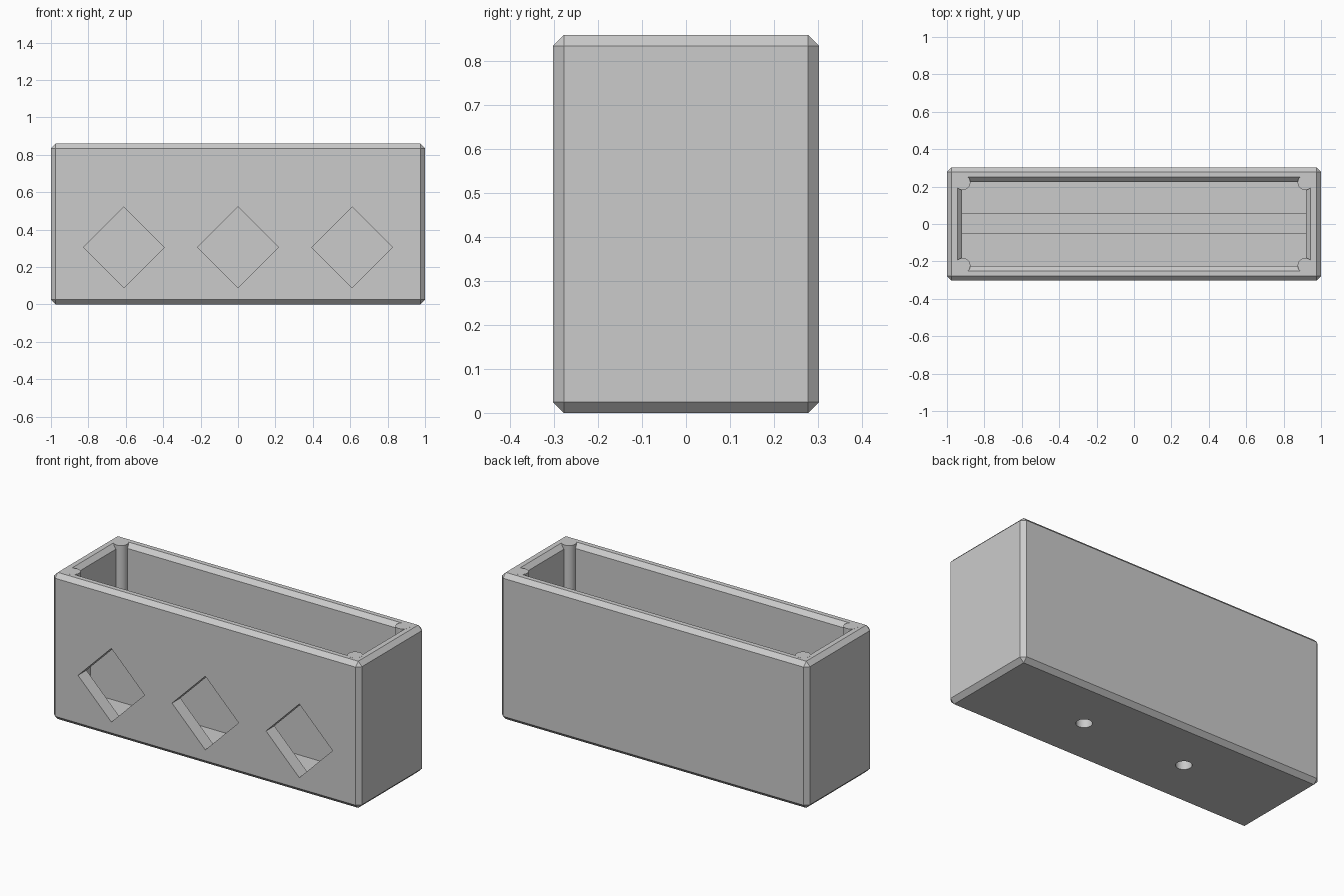
import bpy, bmesh, math
from mathutils import Matrix

if "Cube" in bpy.data.objects:
    bpy.data.objects.remove(bpy.data.objects["Cube"])

grey = bpy.data.materials.new("light grey")
grey.diffuse_color = (0.6, 0.6, 0.6, 1)
grey.use_nodes = True
grey.node_tree.nodes["Principled BSDF"].inputs["Base Color"].default_value = grey.diffuse_color

HX, HY, H = 1.0, 0.303, 0.86      # outer half sizes and height
IX, IY = 0.92, 0.225              # inner half sizes
FLOOR, CH = 0.08, 0.025           # floor level and chamfer width
DIVIDER_TOP = 0.6


def make(name, bm):
    bmesh.ops.recalc_face_normals(bm, faces=bm.faces)
    mesh = bpy.data.meshes.new(name)
    bm.to_mesh(mesh)
    bm.free()
    mesh.materials.append(grey)
    ob = bpy.data.objects.new(name, mesh)
    bpy.context.collection.objects.link(ob)
    return ob


def box(name, x, y, z, bevel=0):
    bm = bmesh.new()
    bmesh.ops.create_cube(bm, size=1)
    for v in bm.verts:
        v.co = [lo + (c + 0.5) * (hi - lo) for c, (lo, hi) in zip(v.co, (x, y, z))]
    if bevel:
        bmesh.ops.bevel(bm, geom=bm.edges[:], offset=bevel, segments=1, affect='EDGES')
    return make(name, bm)


def cylinder(name, x, y, z0, z1, r, sides=32):
    bm = bmesh.new()
    bmesh.ops.create_cone(bm, cap_ends=True, segments=sides, radius1=r, radius2=r,
                          depth=z1 - z0, matrix=Matrix.Translation((x, y, (z0 + z1) / 2)))
    return make(name, bm)


def cut(target, cutter):
    cutter.hide_render = True
    mod = target.modifiers.new("cut", 'BOOLEAN')
    mod.operation, mod.solver, mod.object = 'DIFFERENCE', 'EXACT', cutter
    bpy.context.view_layer.objects.active = target
    bpy.ops.object.modifier_apply(modifier=mod.name)
    bpy.data.objects.remove(cutter)


def smooth(ob):
    bpy.ops.object.select_all(action='DESELECT')
    ob.select_set(True)
    bpy.context.view_layer.objects.active = ob
    bpy.ops.object.shade_smooth_by_angle(angle=math.radians(30))


# Chamfered outer block
body = box("box_body", (-HX, HX), (-HY, HY), (0, H), CH)

# Cavity above the divider, flared at the rim
bm = bmesh.new()
levels = [(DIVIDER_TOP, 0), (H - CH, 0), (H, CH), (H + 0.1, CH)]
rings = [[bm.verts.new((sx * (IX + g), sy * (IY + g), z))
          for sx, sy in ((-1, -1), (1, -1), (1, 1), (-1, 1))] for z, g in levels]
for a, b in zip(rings, rings[1:]):
    for i in range(4):
        j = (i + 1) % 4
        bm.faces.new((a[i], a[j], b[j], b[i]))
bm.faces.new(rings[0])
bm.faces.new(rings[-1])
cut(body, make("cavity_cutter", bm))

# Front and back compartments, leaving the long divider between them
for y in ((-IY, -0.053), (0.058, IY)):
    cut(body, box("compartment_cutter", (-IX, IX), y, (FLOOR, DIVIDER_TOP + 0.02)))

# Three diamond windows through the front wall
for x in (-0.61, 0, 0.61):
    bm = bmesh.new()
    bmesh.ops.create_cone(bm, cap_ends=True, segments=4, radius1=0.216, radius2=0.216, depth=0.26,
                          matrix=Matrix.Translation((x, -0.27, 0.305)) @ Matrix.Rotation(math.pi / 2, 4, 'X'))
    cut(body, make("window_cutter", bm))

# Two blind mounting holes in the underside
for x in (-0.335, 0.335):
    cut(body, cylinder("hole_cutter", x, 0, -0.1, 0.25, 0.043))
smooth(body)

# Round corner posts, flush with the rim
for sx in (-1, 1):
    for sy in (-1, 1):
        smooth(cylinder("corner_post", sx * 0.915, sy * 0.222, FLOOR - 0.01, H + 0.0005, 0.04))
